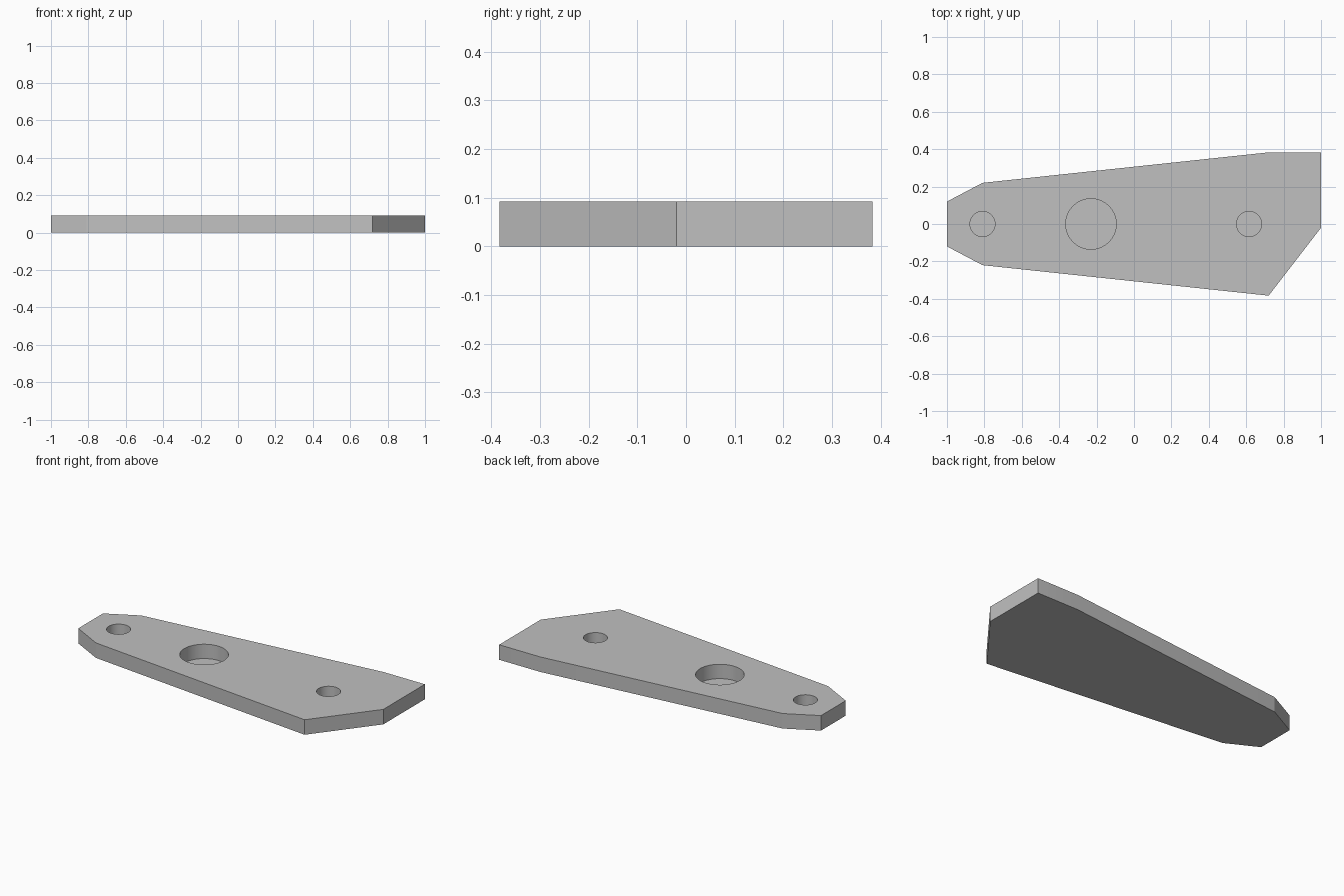
import bpy
import bmesh

old = bpy.data.objects.get("Cube")
if old:
    bpy.data.objects.remove(old, do_unlink=True)

THICK = 0.092   # plate thickness
FLOOR = 0.004   # thin skin left under each blind hole

# Plain grey material
grey = bpy.data.materials.new("plain_grey")
grey.use_nodes = True
colour = (0.53, 0.53, 0.53, 1.0)
grey.diffuse_color = colour
grey.node_tree.nodes["Principled BSDF"].inputs["Base Color"].default_value = colour

# Tapered plate with one clipped corner, extruded from its outline
outline = [(-1, -0.12), (-0.81, -0.22), (0.72, -0.383), (1, -0.02),
           (1, 0.383), (0.72, 0.383), (-0.81, 0.22), (-1, 0.12)]
bm = bmesh.new()
base = bm.faces.new([bm.verts.new((x, y, 0)) for x, y in outline])
top = bmesh.ops.extrude_face_region(bm, geom=[base], use_keep_orig=True)
bmesh.ops.translate(bm, vec=(0, 0, THICK),
                    verts=[g for g in top["geom"] if isinstance(g, bmesh.types.BMVert)])
bmesh.ops.recalc_face_normals(bm, faces=bm.faces)
mesh = bpy.data.meshes.new("plate")
bm.to_mesh(mesh)
bm.free()
mesh.materials.append(grey)
plate = bpy.data.objects.new("plate", mesh)
bpy.context.collection.objects.link(plate)


def cut_hole(x, radius):
    """Sink a round blind hole into the plate from above."""
    depth = 0.2
    bpy.ops.mesh.primitive_cylinder_add(vertices=64, radius=radius, depth=depth,
                                        location=(x, 0, FLOOR + depth / 2))
    cutter = bpy.context.object
    cutter.name = "hole_cutter"
    cutter.hide_render = True
    cutter.data.materials.append(grey)
    bpy.ops.object.select_all(action="DESELECT")
    plate.select_set(True)
    bpy.context.view_layer.objects.active = plate
    mod = plate.modifiers.new("hole", "BOOLEAN")
    mod.operation = "DIFFERENCE"
    mod.solver = "EXACT"
    mod.object = cutter
    bpy.ops.object.modifier_apply(modifier=mod.name)
    bpy.data.objects.remove(cutter, do_unlink=True)


# Two small end holes and a large middle hole
for x, radius in ((-0.81, 0.067), (-0.23, 0.135), (0.615, 0.067)):
    cut_hole(x, radius)

# Smooth hole walls, sharp plate edges (the outline bends are kept crisp)
bpy.ops.object.shade_smooth_by_angle(angle=0.12)
